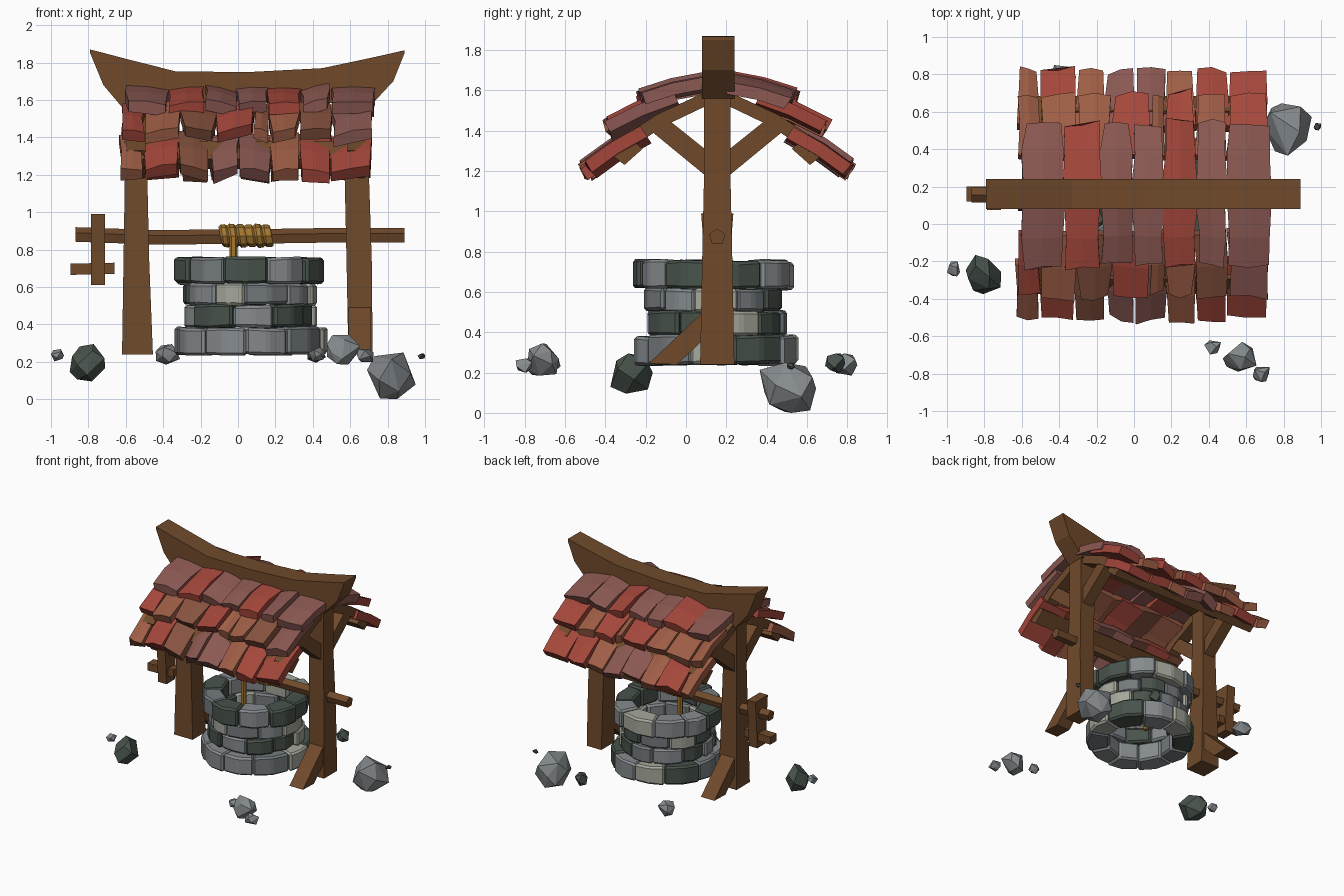
import bpy, bmesh, math, random
from mathutils import Vector

if "Cube" in bpy.data.objects:
    bpy.data.objects.remove(bpy.data.objects["Cube"])

random.seed(7)
J = lambda a: random.uniform(-a, a)
YC = 0.155   # y of ridge, posts and axle
WX = 0.06    # x of the well centre

COL = {
    "wood brown": (0.16, 0.068, 0.024), "red shingle": (0.37, 0.062, 0.043),
    "mauve shingle": (0.26, 0.098, 0.085), "orange shingle": (0.34, 0.11, 0.06),
    "brown shingle": (0.24, 0.085, 0.05), "grey stone": (0.24, 0.26, 0.27),
    "mid grey stone": (0.175, 0.195, 0.205), "dark stone": (0.065, 0.085, 0.07),
    "pale stone": (0.38, 0.39, 0.33), "rope": (0.37, 0.185, 0.03)}
MATS = []
for n, c in COL.items():
    m = bpy.data.materials.new(n)
    m.diffuse_color = (*c, 1)
    m.use_nodes = True
    m.node_tree.nodes["Principled BSDF"].inputs["Base Color"].default_value = m.diffuse_color
    MATS.append(m)
WOOD, RED, MAUVE, ORANGE, BROWN, GREY, MID, DARK, PALE, ROPE = range(10)


def finish(name, bm, only=None):
    bmesh.ops.recalc_face_normals(bm, faces=bm.faces[:])
    me = bpy.data.meshes.new(name)
    bm.to_mesh(me)
    bm.free()
    for m in (MATS if only is None else [MATS[only]]):
        me.materials.append(m)
    ob = bpy.data.objects.new(name, me)
    bpy.context.collection.objects.link(ob)
    return ob


def skin(bm, rings, mat=0):
    """Skin a list of equal rings and cap both ends."""
    vs = [[bm.verts.new(p) for p in r] for r in rings]
    n = len(vs[0])
    faces = [bm.faces.new(vs[0]), bm.faces.new(vs[-1])]
    for a, b in zip(vs, vs[1:]):
        for i in range(n):
            faces.append(bm.faces.new((a[i], a[(i + 1) % n], b[(i + 1) % n], b[i])))
    for f in faces:
        f.material_index = mat


def loft(name, rings, mat):
    bm = bmesh.new()
    skin(bm, rings)
    return finish(name, bm, mat)


def prism_x(name, yz, x0, x1, mat=WOOD):
    return loft(name, [[(x, y, z) for y, z in yz] for x in (x0, x1)], mat)


def rect_z(x0, x1, y0, y1, z):
    return [(x0, y0, z), (x1, y0, z), (x1, y1, z), (x0, y1, z)]


def rect_x(x, y0, y1, z0, z1):
    return [(x, y0, z0), (x, y1, z0), (x, y1, z1), (x, y0, z1)]


def ngon_x(x, y, z, r, n, slant=0):
    return [(x + slant * math.cos(math.tau * i / n), y + r * math.sin(math.tau * i / n),
             z + r * math.cos(math.tau * i / n)) for i in range(n)]


# ---- stone well: four rings of bevelled wedge-shaped blocks, first block at the front
def stone_ring(name, z0, z1, rin, rout, offset, cols):
    bm = bmesh.new()
    n = len(cols)
    cuts = [math.tau * (i + J(0.13)) / n for i in range(n)]
    cuts.append(cuts[0] + math.tau)
    for i, c in enumerate(cols):
        a0, a1 = (cuts[k] + offset - math.pi / 2 - math.pi / n for k in (i, i + 1))
        ro, dz = rout + J(0.014), J(0.006)
        outline = [(rin + J(.01), a0), (ro + J(.01), a0), (ro * 1.02, (a0 + a1) / 2),
                   (ro + J(.01), a1), (rin + J(.01), a1)]
        rings = [[(WX + r * math.cos(a), YC - 0.01 + r * math.sin(a), z + dz + J(.006)) for r, a in outline]
                 for z in (z0, z1)]
        part = bmesh.new()
        skin(part, rings, c)
        bmesh.ops.recalc_face_normals(part, faces=part.faces[:])
        bmesh.ops.bevel(part, geom=part.edges[:], offset=0.014, segments=1, affect='EDGES', profile=0.5)
        for f in part.faces:
            f.material_index = c
        tmp = bpy.data.meshes.new("tmp")
        part.to_mesh(tmp)
        part.free()
        bm.from_mesh(tmp)
        bpy.data.meshes.remove(tmp)
    finish(name, bm)


stone_ring("well_base_ring", 0.24, 0.385, 0.25, 0.405, 0.3, [GREY, MID, PALE, DARK, GREY, PALE, DARK, MID, GREY, GREY])
stone_ring("well_lower_ring", 0.383, 0.505, 0.24, 0.345, 0.0, [GREY, DARK, DARK, PALE, DARK, MID, GREY, DARK, GREY, DARK])
stone_ring("well_upper_ring", 0.503, 0.62, 0.24, 0.345, 0.3, [MID, GREY, PALE, MID, DARK, MID, PALE, DARK, GREY, PALE])
stone_ring("well_rim_ring", 0.615, 0.755, 0.255, 0.395, -0.05, [DARK, GREY, DARK, DARK, GREY, PALE, GREY, GREY, DARK, MID])

# ---- posts
loft("left_post", [rect_z(-.62, -.455, .07, .24, .24), rect_z(-.612, -.475, .08, .23, .75),
                   rect_z(-.605, -.485, .09, .22, 1.2), rect_z(-.605, -.485, .09, .22, 1.66)], WOOD)
loft("right_post", [rect_z(.59, .72, .07, .24, .24), rect_z(.58, .715, .08, .23, .75),
                    rect_z(.57, .70, .09, .22, 1.2), rect_z(.57, .70, .09, .22, 1.66)], WOOD)

# ---- swept ridge beam: x, bottom z, top z
ridge = [(-.79, 1.85, 1.87), (-.72, 1.68, 1.852), (-.61, 1.55, 1.823), (-.33, 1.585, 1.752), (.07, 1.60, 1.75),
         (.45, 1.59, 1.77), (.70, 1.56, 1.823), (.83, 1.70, 1.852), (.89, 1.85, 1.866)]
loft("ridge_beam", [rect_x(x, .08, .24, a, b) for x, a, b in ridge], WOOD)

# ---- braces, rafters and purlins, mirrored front and back
for s, side in ((-1, "front"), (1, "back")):
    def m(pts):
        return [(YC + s * d, z) for d, z in pts]
    for x, post in ((-.545, "left"), (.635, "right")):
        prism_x(f"{post}_{side}_brace", m([(.05, 1.17), (.05, 1.30), (.25, 1.46), (.33, 1.40)]), x - .045, x + .045)
        prism_x(f"{post}_{side}_rafter", m([(.04, 1.53), (.04, 1.60), (.30, 1.48), (.53, 1.33), (.49, 1.27), (.27, 1.42)]),
                x - .05, x + .05)
    prism_x(f"{side}_purlin", m([(.37, 1.31), (.46, 1.23), (.53, 1.285), (.45, 1.38)]), -.61, .70)

# ---- foot struts: right post to the front, left post to the back
foot = [(.34, .245), (.20, .24), (.05, .38), (.05, .52)]
prism_x("right_foot_strut", [(YC - d, z) for d, z in foot], .59, .71)
prism_x("left_foot_strut", [(YC + d, z) for d, z in foot], -.60, -.48)

# ---- winch: axle, crank, rope
loft("winch_axle", [ngon_x(x, YC, z, .043, 5) for x, z in
                    ((-.87, .877), (-.45, .862), (0, .865), (.45, .872), (.89, .872))], WOOD)
loft("crank_arm", [rect_z(-.785, -.71, .10, .21, .61), rect_z(-.785, -.71, .09, .22, .80),
                   rect_z(-.785, -.712, .075, .235, .99)], WOOD)
loft("crank_handle", [rect_x(-.895, .12, .20, .665, .725), rect_x(-.66, .12, .20, .67, .73)], WOOD)
coils = [(-.095, .048)]
for i in range(6):
    x = -.095 + i * .046
    coils += [(x + .012, .062 + J(.003)), (x + .036, .062 + J(.003)), (x + .046, .053)]
loft("rope_coil", [ngon_x(x, YC, .874, r, 8, -.01) for x, r in coils], ROPE)
loft("hanging_rope", [[(-.025 + .021 * math.cos(math.tau * i / 6), .11 + .021 * math.sin(math.tau * i / 6), z)
                       for i in range(6)] for z in (.40, .65, .87)], ROPE)


# ---- roof shingles: three overlapping rows on each side, tapered so wedge gaps open at the lower edge
def shingle_row(name, s, start, end, thick, xs, cols):
    bm = bmesh.new()
    a, b = Vector(start), Vector(end)
    t = (b - a).normalized()
    nrm = Vector((-t.y, t.x))
    for i, (x0, x1, c) in enumerate(zip(xs, xs[1:], cols)):
        lift, ln = J(.010), J(.018)
        roll = (.016 if i % 2 else -.010) + J(.012)
        rings = []
        for u, sag in ((0, -.002), (.5, .008), (1, -.002)):
            p = a + (b - a) * u + t * ln * u + nrm * (lift + sag)
            gap = random.uniform(.004, .024) * u
            l, r = x0 + J(.008) + gap, x1 + J(.008) - gap * .6
            ring = []
            for x, k, up in ((l, -1, -1), (r, 1, -1), (r, 1, 1), ((l + r) / 2, 0, 1.2), (l, -1, 1)):
                q = p + nrm * (up * thick / 2 + k * roll) + t * (J(.014) if u == 1 else 0)
                ring.append((x, YC + s * q.x, q.y))
            rings.append(ring)
        skin(bm, rings, c)
    finish(name, bm)


for s, side in ((-1, "front"), (1, "back")):
    back = s > 0
    shingle_row(f"{side}_top_shingles", s, (.06, 1.64), (.375, 1.56), .06,
                [-.60, -.375, -.18, -.01, .155, .335, .495, .73], [MAUVE, RED, MAUVE, MAUVE, RED, MAUVE, MAUVE])
    shingle_row(f"{side}_middle_shingles", s, (.20, 1.555), (.535, 1.41), .06,
                [-.625, -.50, -.31, -.12, .085, .165, .325, .50, .72],
                [ORANGE, ORANGE, ORANGE, RED, ORANGE, RED, ORANGE, RED] if back else
                [RED, ORANGE, BROWN, RED, ORANGE, ORANGE, BROWN, MAUVE])
    shingle_row(f"{side}_eave_shingles", s, (.36, 1.39), (.65, 1.205), .065,
                [-.63, -.51, -.315, -.155, .005, .17, .325, .50, .71],
                [ORANGE, RED, ORANGE if back else BROWN, MAUVE, MAUVE, ORANGE, RED, RED])


# ---- loose rocks: faceted hulls fitted to a box; taper narrows the foot
def rock(name, centre, half, mat, n=14, taper=0):
    bm = bmesh.new()
    pts = []
    for i in range(n):
        z = 1 - 2 * (i + .5) / n
        r, a = math.sqrt(1 - z * z) * (1 + taper * z), i * 2.4 + J(.5)
        pts.append(Vector((r * math.cos(a), r * math.sin(a), z)) * (1 + J(.16)))
    for k in range(3):
        lo, hi = min(p[k] for p in pts), max(p[k] for p in pts)
        for p in pts:
            p[k] = centre[k] + half[k] * (2 * (p[k] - lo) / (hi - lo) - 1)
    for p in pts:
        bm.verts.new(p)
    bmesh.ops.convex_hull(bm, input=bm.verts[:])
    bmesh.ops.delete(bm, geom=[v for v in bm.verts if not v.link_faces], context='VERTS')
    finish(name, bm, mat)


rock("big_rock", (.82, .505, .125), (.13, .14, .125), GREY, 14, .3)
rock("big_rock_pebble", (.98, .52, .23), (.02, .02, .016), DARK, 10)
rock("dark_rock", (-.805, -.27, .195), (.095, .105, .10), DARK)
rock("dark_rock_pebble", (-.965, -.24, .235), (.035, .04, .033), GREY, 10)
rock("front_rock", (.565, -.71, .265), (.09, .08, .08), GREY)
rock("front_left_pebble", (.42, -.66, .24), (.045, .038, .038), GREY, 10)
rock("front_right_pebble", (.68, -.805, .235), (.045, .04, .035), GREY, 10)
rock("back_left_rock", (-.375, .79, .24), (.065, .06, .055), GREY, 12)
rock("back_right_rock", (.42, .74, .245), (.05, .05, .05), DARK, 12)
